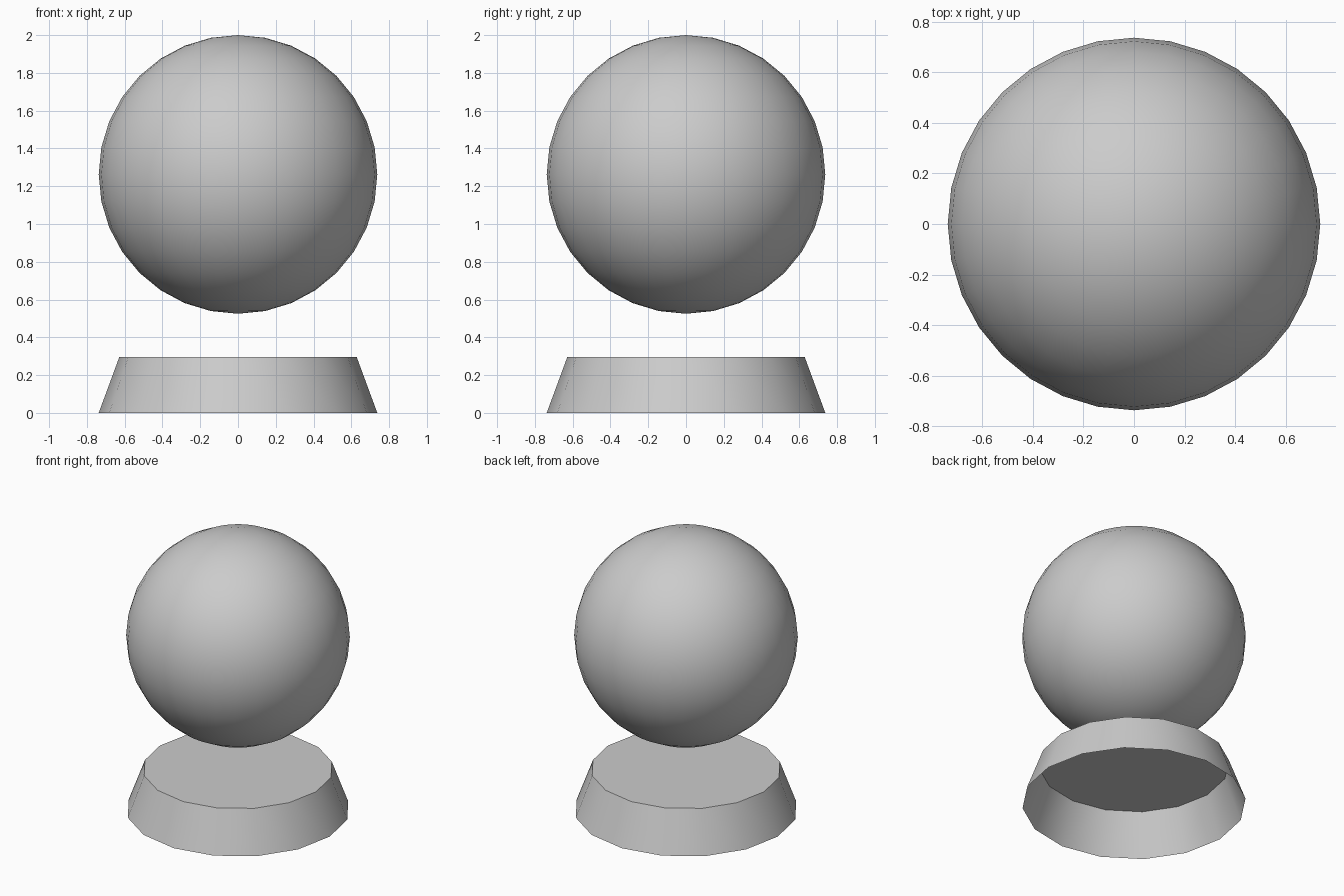
import bpy, bmesh, math
from mathutils import Matrix

if "Cube" in bpy.data.objects:
    bpy.data.objects.remove(bpy.data.objects["Cube"])

R = 0.7375


def add_object(name, bm):
    mesh = bpy.data.meshes.new(name)
    bm.to_mesh(mesh)
    bm.free()
    obj = bpy.data.objects.new(name, mesh)
    bpy.context.collection.objects.link(obj)
    bpy.ops.object.select_all(action='DESELECT')
    obj.select_set(True)
    bpy.context.view_layer.objects.active = obj
    bpy.ops.object.shade_smooth_by_angle(angle=math.radians(30))
    return obj


# Floating ball
bm = bmesh.new()
bmesh.ops.create_uvsphere(bm, u_segments=32, v_segments=16, radius=R,
                          matrix=Matrix.Translation((0, 0, 2 - R)))
add_object("ball", bm)

# Tapered stand: closed on top, open underneath
height = 0.297
bm = bmesh.new()
bmesh.ops.create_cone(bm, cap_ends=True, segments=16, radius1=R, radius2=0.628,
                      depth=height, matrix=Matrix.Translation((0, 0, height / 2)))
bm.normal_update()
bottom = [f for f in bm.faces if f.normal.z < -0.9]
bmesh.ops.delete(bm, geom=bottom, context='FACES_ONLY')
add_object("stand", bm)
